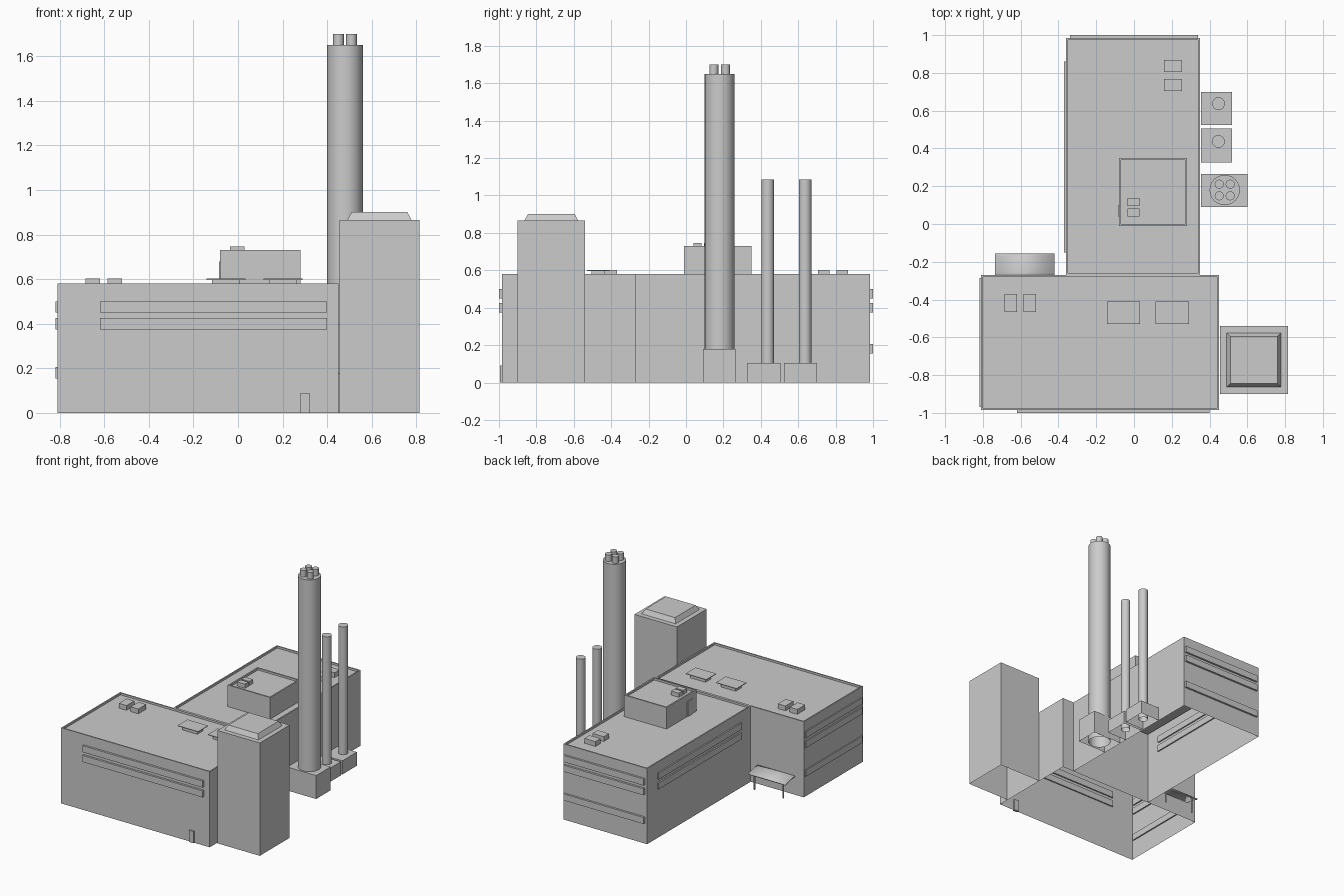
import bpy, bmesh, math
from mathutils import Matrix, Vector

cube = bpy.data.objects.get("Cube")
if cube:
    bpy.data.objects.remove(cube, do_unlink=True)

GREY = (0.6, 0.6, 0.6, 1)
mat = bpy.data.materials.new("plain grey")
mat.use_nodes = True
mat.diffuse_color = GREY
bsdf = mat.node_tree.nodes["Principled BSDF"]
bsdf.inputs["Base Color"].default_value = GREY
bsdf.inputs["Roughness"].default_value = 0.8


def finish(name, bm, smooth=False):
    mesh = bpy.data.meshes.new(name)
    bm.to_mesh(mesh)
    bm.free()
    mesh.materials.append(mat)
    obj = bpy.data.objects.new(name, mesh)
    bpy.context.collection.objects.link(obj)
    if smooth:
        bpy.ops.object.select_all(action="DESELECT")
        obj.select_set(True)
        bpy.context.view_layer.objects.active = obj
        bpy.ops.object.shade_smooth_by_angle(angle=math.radians(40))
    return obj


def facing(bm, sign):
    bm.normal_update()
    return [f for f in bm.faces if f.normal.z * sign > 0.9]


def box(name, x, y, z, is_open=False, rim=0, depth=0.015):
    """Box from ranges; optionally open below, with a sunken roof inside a rim."""
    bm = bmesh.new()
    ranges = (x, y, z)
    size = [b - a for a, b in ranges]
    centre = Vector([(a + b) / 2 for a, b in ranges])
    bmesh.ops.create_cube(bm, size=1, matrix=Matrix.Translation(centre) @ Matrix.Diagonal((*size, 1)))
    if is_open:
        bmesh.ops.delete(bm, geom=facing(bm, -1), context="FACES_ONLY")
    if rim:
        roof = facing(bm, 1)[0]
        bmesh.ops.inset_region(bm, faces=[roof], thickness=rim)
        # step the roof down inside the parapet
        step = bmesh.ops.extrude_discrete_faces(bm, faces=[roof])["faces"][0]
        bmesh.ops.translate(bm, vec=(0, 0, -depth), verts=step.verts)
    return finish(name, bm)


def tube(name, x, y, z0, z1, radius, sides=24):
    """Upright cylinder, closed at the top only."""
    bm = bmesh.new()
    bmesh.ops.create_cone(bm, cap_ends=True, segments=sides, radius1=radius, radius2=radius,
                          depth=z1 - z0, matrix=Matrix.Translation((x, y, (z0 + z1) / 2)))
    bmesh.ops.delete(bm, geom=facing(bm, -1), context="FACES_ONLY")
    return finish(name, bm, smooth=True)


# Main building shells
box("front_building", (-0.81, 0.45), (-0.985, -0.27), (0, 0.58), True, 0.014)
box("rear_building", (-0.36, 0.35), (-0.27, 0.985), (0, 0.58), True, 0.014)
box("penthouse", (-0.08, 0.28), (-0.01, 0.35), (0.56, 0.73), True, 0.016)
box("penthouse_door", (-0.085, -0.075), (0.04, 0.1), (0.565, 0.68))

# Corner tower with a tapered cap
box("tower", (0.455, 0.815), (-0.9, -0.54), (0, 0.865), True)
bm = bmesh.new()
bmesh.ops.create_cone(bm, cap_ends=True, segments=4, radius1=0.145 * math.sqrt(2),
                      radius2=0.125 * math.sqrt(2), depth=0.037,
                      matrix=Matrix.Translation((0.635, -0.72, 0.882)) @ Matrix.Rotation(math.pi / 4, 4, "Z"))
finish("tower_cap", bm)

# Window bands running along the walls
levels = [(0.45, 0.5), (0.375, 0.425), (0.155, 0.205)]
for i, z in enumerate(levels):
    box(f"left_window_band_{i}", (-0.818, -0.8), (-0.97, -0.285), z)
    box(f"back_window_band_{i}", (-0.34, 0.34), (0.975, 1.0), z)
    if i < 2:
        box(f"front_window_band_{i}", (-0.62, 0.4), (-1.0, -0.975), z)
        box(f"rear_side_window_band_{i}", (-0.37, -0.35), (-0.15, 0.86), z)
box("front_door", (0.28, 0.32), (-0.995, -0.975), (0, 0.09))

# Rooftop units
for i, x in enumerate((-0.685, -0.585)):
    box(f"front_roof_unit_{i}", (x, x + 0.065), (-0.465, -0.37), (0.565, 0.602))
for i, y in enumerate((0.705, 0.805)):
    box(f"rear_roof_unit_{i}", (0.16, 0.255), (y, y + 0.062), (0.565, 0.602))
for i, y in enumerate((0.04, 0.095)):
    box(f"penthouse_unit_{i}", (-0.035, 0.03), (y, y + 0.042), (0.715, 0.747))
for i, x in enumerate((-0.142, 0.115)):
    box(f"roof_vent_{i}", (x + 0.025, x + 0.15), (-0.505, -0.435), (0.565, 0.599))
    box(f"roof_vent_cover_{i}", (x, x + 0.175), (-0.53, -0.41), (0.597, 0.602))

# Large stack with four flues
box("large_stack_base", (0.355, 0.6), (0.09, 0.265), (0, 0.18), True)
tube("large_stack", 0.48, 0.18, 0, 1.65, 0.08)
for i in range(4):
    sx, sy = (-1, 1)[i % 2], (-1, 1)[i // 2]
    tube(f"flue_{i}", 0.48 + sx * 0.029, 0.18 + sy * 0.031, 1.64, 1.7, 0.024, 16)

# Two slim stacks
for i, (y, y0, y1) in enumerate(((0.437, 0.325, 0.505), (0.637, 0.525, 0.7))):
    box(f"slim_stack_base_{i}", (0.355, 0.518), (y0, y1), (0, 0.105), True)
    tube(f"slim_stack_{i}", 0.447, y, 0, 1.085, 0.034, 20)

# Curved entrance canopy on posts
bm = bmesh.new()
rows = []
for k in range(9):
    t = k / 8
    y, z = -0.275 + 0.12 * t, 0.145 - 0.025 * t * t
    rows.append([bm.verts.new((x, y, z)) for x in (-0.735, -0.42)])
for a, b in zip(rows, rows[1:]):
    bm.faces.new((a[0], a[1], b[1], b[0]))
canopy = finish("entrance_canopy", bm, smooth=True)
thick = canopy.modifiers.new("thickness", "SOLIDIFY")
thick.thickness = 0.008
for i, x in enumerate((-0.7, -0.455)):
    tube(f"canopy_post_{i}", x, -0.18, 0, 0.125, 0.006, 10)
